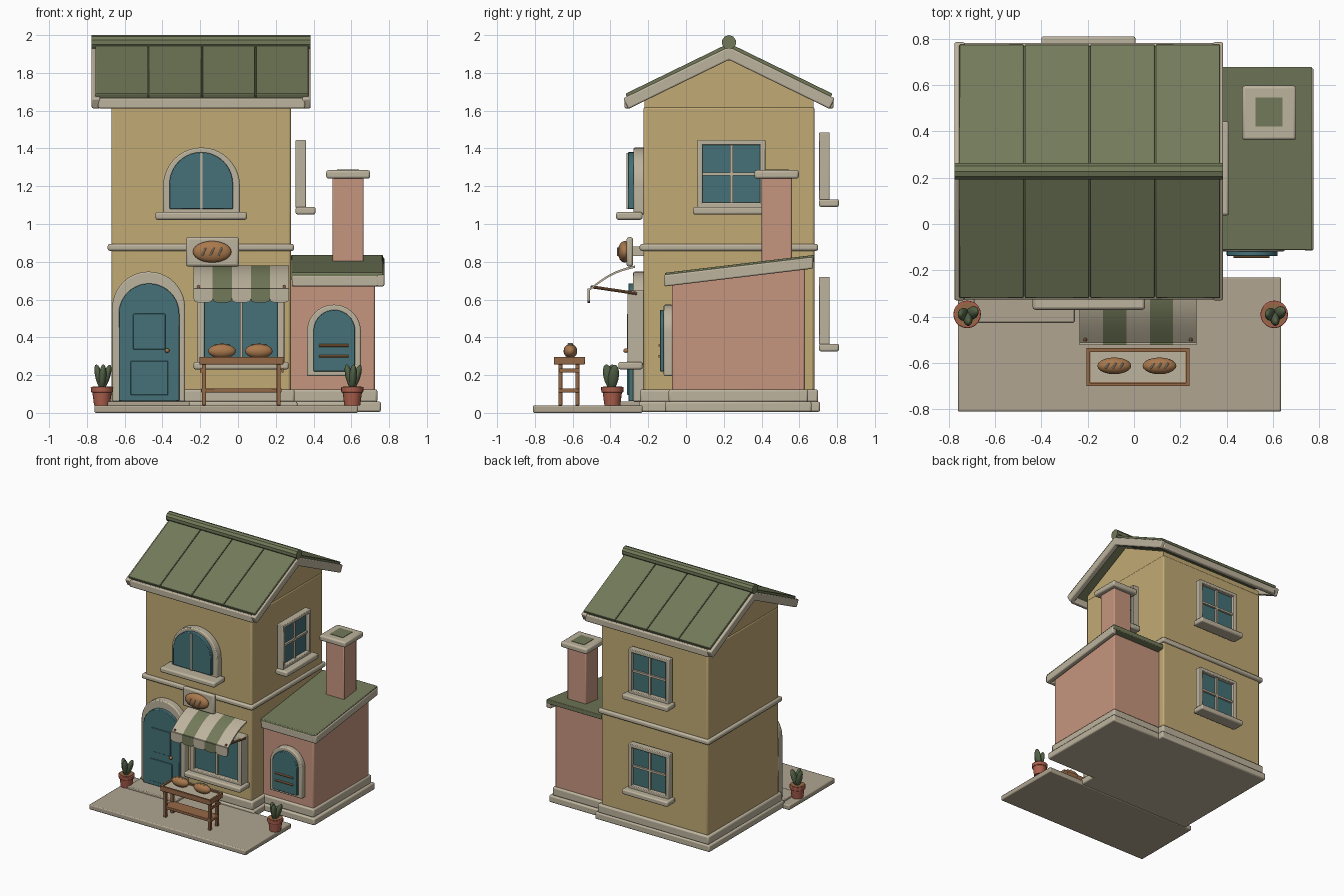
import bpy, bmesh
from math import radians, sin, cos, tan, pi
from mathutils import Matrix, Vector

if "Cube" in bpy.data.objects:
    bpy.data.objects.remove(bpy.data.objects["Cube"])


def material(name, rgb):
    m = bpy.data.materials.new(name)
    m.use_nodes = True
    col = [(c / 255) ** 2.2 for c in rgb] + [1]
    m.diffuse_color = col
    m.node_tree.nodes["Principled BSDF"].inputs["Base Color"].default_value = col
    return m


OCHRE = material("ochre plaster", (192, 168, 116))
CREAM = material("cream trim", (188, 178, 156))
STONE = material("paving stone", (174, 163, 143))
PINK = material("pink plaster", (197, 148, 126))
GREEN = material("roof green", (114, 121, 90))
LEAF = material("leaf green", (84, 98, 72))
TEAL = material("teal paint", (70, 112, 118))
WOOD = material("warm wood", (148, 104, 72))
CRUST = material("bread crust", (168, 120, 78))
CLAY = material("terracotta", (172, 96, 78))


def finish(name, bm, mat, bevel=0.0, matrix=None):
    bmesh.ops.recalc_face_normals(bm, faces=bm.faces)
    me = bpy.data.meshes.new(name)
    bm.to_mesh(me)
    bm.free()
    me.materials.append(mat)
    me.shade_smooth()
    me.set_sharp_from_angle(angle=radians(35))
    ob = bpy.data.objects.new(name, me)
    bpy.context.scene.collection.objects.link(ob)
    if matrix:
        ob.matrix_world = matrix
    if bevel:
        mod = ob.modifiers.new("soft edges", "BEVEL")
        mod.width, mod.segments, mod.limit_method = bevel, 2, "ANGLE"
    return ob


def prism(name, pts, axis, lo, hi, mat, bevel=0.0, matrix=None):
    """Extrude a flat outline: (x, z) along y, or (y, z) along x."""
    bm = bmesh.new()
    place = (lambda p: (p[0], lo, p[1])) if axis == "y" else (lambda p: (lo, *p))
    face = bm.faces.new([bm.verts.new(place(p)) for p in pts])
    out = bmesh.ops.extrude_face_region(bm, geom=[face])["geom"]
    shift = Vector((0, hi - lo, 0) if axis == "y" else (hi - lo, 0, 0))
    bmesh.ops.translate(bm, vec=shift, verts=[v for v in out if isinstance(v, bmesh.types.BMVert)])
    return finish(name, bm, mat, bevel, matrix)


def box(name, x, y, z, mat, bevel=0.0, matrix=None):
    pts = [(x[0], z[0]), (x[1], z[0]), (x[1], z[1]), (x[0], z[1])]
    return prism(name, pts, "y", *y, mat, bevel, matrix)


def arch(cx, r, z0, top, n=20):
    arc = [(cx + r * cos(pi * i / n), top - r + r * sin(pi * i / n)) for i in range(n + 1)]
    return [(cx - r, z0), (cx + r, z0)] + arc


def cone(name, r0, r1, z0, z1, loc, mat, bevel=0.0, rot=Matrix(), n=20):
    bm = bmesh.new()
    bmesh.ops.create_cone(bm, cap_ends=True, segments=n, radius1=r0, radius2=r1, depth=z1 - z0,
                          matrix=Matrix.Translation((0, 0, (z0 + z1) / 2)))
    return finish(name, bm, mat, bevel, Matrix.Translation(loc) @ rot)


def ball(name, loc, size, mat, rot=Matrix()):
    bm = bmesh.new()
    bmesh.ops.create_uvsphere(bm, u_segments=20, v_segments=12, radius=1)
    return finish(name, bm, mat, 0, Matrix.Translation(loc) @ rot @ Matrix.Diagonal((*size, 1)))


def rod(name, a, b, r, mat):
    a, b = Vector(a), Vector(b)
    d = b - a
    return cone(name, r, r, 0, d.length, a, mat, 0, d.to_track_quat("Z", "Y").to_matrix().to_4x4(), 10)


# Ground slabs and plinths
box("patio", (-.76, .635), (-.81, -.23), (0, .04), STONE, .008)
box("door_step", (-.69, -.257), (-.425, -.23), (.035, .06), STONE, .006)
box("house_foundation", (-.705, .315), (-.25, .71), (.005, .06), CREAM, .01)
box("annex_foundation", (.29, .757), (-.11, .665), (.005, .06), CREAM, .01)
box("house_plinth", (-.69, .3), (-.243, .7), (.055, .125), CREAM, .012)
box("annex_plinth", (.28, .738), (-.092, .647), (.055, .125), CREAM, .012)

# House body
box("house_walls", (-.67, .28), (-.225, .68), (.06, 1.62), OCHRE, .012)
prism("gable", [(-.22, 1.61), (.675, 1.61), (.675, 1.655), (.2275, 1.88), (-.22, 1.655)],
      "x", -.665, .275, OCHRE)
box("string_course", (-.69, .297), (-.245, .7), (.857, .895), CREAM, .012)

# Main roof
MID, PITCH = .2275, radians(26)


def chevron(top, half, thick):
    s, c, t = thick * sin(PITCH), thick * cos(PITCH), tan(PITCH)
    side = [(half, top - half * t), (half - s, top - half * t - c)]
    right = [(MID + u, z) for u, z in side]
    left = [(MID - u, z) for u, z in reversed(side)]
    return [(MID, top)] + right + [(MID, top - thick / cos(PITCH))] + left


prism("roof_underlay", chevron(1.945, .54, .03), "x", -.755, .37, GREEN)
for i in range(4):
    x = -.757 + i * .283
    prism("roof_panel", chevron(1.957, .548, .025), "x", x + .003, x + .28, GREEN, .004)
for x in (-.775, .34):
    prism("barge_board", chevron(1.938, .56, .062), "x", x, x + .045, CREAM, .008)
for s in (-1, 1):
    y = MID + s * .535
    box("eaves_fascia", (-.74, .355), (y - .018, y + .018), (1.612, 1.667), CREAM, .008)
rod("ridge_cap", (-.775, MID, 1.962), (.385, MID, 1.962), .038, GREEN)


# Annex with lean-to roof and chimney
def lean(y0, y1, low, high):
    def plane(y):
        return .735 + (y + .115) * .12
    return [(y0, plane(y0) + low), (y1, plane(y1) + low), (y1, plane(y1) + high), (y0, plane(y0) + high)]


wall = lean(-.075, .63, 0, -.03)
prism("annex_walls", [(-.075, .06), (.63, .06), wall[2], wall[3]], "x", .27, .725, PINK, .01)
prism("annex_roof", lean(-.112, .678, -.03, .006), "x", .28, .768, GREEN, .005)
prism("annex_barge_board", lean(-.115, .672, -.066, -.004), "x", .735, .775, CREAM, .008)
prism("annex_fascia", lean(-.113, -.085, -.066, -.008), "x", .285, .745, CREAM, .006)
box("chimney", (.5, .665), (.4, .56), (.7, 1.25), PINK, .008)
box("chimney_cap", (.467, .7), (.362, .597), (1.24, 1.285), CREAM, .012)
box("chimney_opening", (.525, .64), (.42, .545), (1.28, 1.288), GREEN)


# Square windows, built facing the front and turned onto each wall
def square_window(name, cx, out, z, turn):
    m = Matrix.Rotation(radians(turn), 4, "Z")
    w, h, e = .18, .36, .028
    y = (-out - .055, -out)
    for s in (-1, 1):
        box(name + "_jamb", sorted((cx + s * w, cx + s * (w - e))), y, (z, z + h), CREAM, .005, m)
    for a in (z, z + h - e):
        box(name + "_rail", (cx - w, cx + w), y, (a, a + e), CREAM, .005, m)
    box(name + "_glass", (cx - w + .01, cx + w - .01), (-out - .025, -out - .005), (z + .01, z + h - .01), TEAL, 0, m)
    box(name + "_mullion", (cx - .008, cx + .008), (-out - .04, -out - .01), (z, z + h - .01), CREAM, 0, m)
    box(name + "_crossbar", (cx - w + .01, cx + w - .01), (-out - .04, -out - .01),
        (z + h / 2 - .008, z + h / 2 + .008), CREAM, 0, m)
    box(name + "_sill", (cx - .203, cx + .203), (-out - .105, -out), (z - .035, z + .006), CREAM, .01, m)


square_window("side_window", .24, .305, 1.085, 90)
square_window("back_upper_window", .197, .705, 1.125, 180)
square_window("back_lower_window", .197, .705, .36, 180)

# Upper arched window
prism("arched_surround", arch(-.193, .203, 1.05, 1.405), "y", -.278, -.22, CREAM, .008)
prism("arched_glass", arch(-.195, .168, 1.08, 1.38), "y", -.308, -.26, TEAL, .004)
box("arched_mullion", (-.202, -.188), (-.314, -.3), (1.08, 1.375), CREAM)
box("arched_sill", (-.438, .048), (-.37, -.23), (1.022, 1.064), CREAM, .012)

# Front door
prism("door_surround", arch(-.473, .193, .06, .748), "y", -.28, -.22, CREAM, .008)
prism("door_leaf", arch(-.471, .16, .062, .685), "y", -.305, -.25, TEAL, .004)
for x, z in (((-.555, -.385), (.335, .525)), ((-.568, -.37), (.095, .275))):
    box("door_panel", x, (-.312, -.3), z, TEAL, .004)
ball("door_knob", (-.375, -.318, .33), (.012, .014, .012), CRUST)

# Shop window
for x in (-.215, .208):
    box("shop_jamb", (x, x + .037), (-.31, -.22), (.26, .645), CREAM, .006)
for z in (.255, .61):
    box("shop_rail", (-.215, .245), (-.31, -.22), (z, z + .037), CREAM, .006)
box("shop_glass", (-.19, .22), (-.285, -.22), (.27, .63), TEAL)
box("shop_mullion", (.01, .024), (-.298, -.28), (.27, .63), CREAM)
box("shop_sill", (-.235, .268), (-.358, -.23), (.23, .27), CREAM, .01)

# Striped awning: curved cloth, scalloped valance and arms
slope = [(-.515 + .245 * t, .655 + .125 * t + .022 * sin(pi * t)) for t in [i / 8 for i in range(9)]]
cloth = slope + [(y, z - .012) for y, z in reversed(slope)]
for i in range(5):
    x, mat = -.235 + i * .101, (CREAM, GREEN)[i % 2]
    prism("awning_stripe", cloth, "x", x, x + .101, mat)
    scallop = [(x + .0505 - .0505 * cos(pi * k / 8), .605 - .022 * sin(pi * k / 8) ** .5) for k in range(9)]
    prism("awning_valance", scallop + [(x + .101, .658), (x, .658)], "y", -.522, -.508, mat)
for x in (-.21, .245):
    rod("awning_arm", (x, -.505, .668), (x, -.26, .632), .008, WOOD)


# Loaves with pale score marks
def loaf(name, loc, size, upright):
    ball(name, loc, size, CRUST)
    for k in (-1, 0, 1):
        u, p = k * size[0] * .42, Vector(loc)
        tip = .87 if k else .98
        if upright:
            a, b = Vector((u - .01, -size[1] * tip, -.022)), Vector((u + .01, -size[1] * tip, .022))
        else:
            a, b = Vector((u - .008, -.012, size[2] * tip)), Vector((u + .008, .012, size[2] * tip))
        rod(name + "_score", p + a, p + b, .0045, CREAM)


# Hanging sign
box("sign_board", (-.275, .005), (-.315, -.28), (.775, .93), CREAM, .012)
box("sign_bracket", (-.16, -.11), (-.285, -.22), (.83, .88), CREAM)
loaf("sign_loaf", (-.137, -.325, .853), (.102, .036, .057), True)

# Annex arched window with bars
prism("annex_surround", arch(.508, .143, .195, .573), "y", -.118, -.07, CREAM, .008)
prism("annex_shutter", arch(.51, .11, .22, .545), "y", -.138, -.1, TEAL, .004)
for z in (.3, .357):
    rod("annex_bar", (.43, -.14, z), (.585, -.14, z), .007, CRUST)

# Bread table
box("table_top", (-.205, .24), (-.7, -.535), (.255, .285), WOOD, .006)
box("table_cloth", (-.188, .222), (-.682, -.553), (.28, .289), CREAM)
for y in (-.7, -.55):
    box("table_lip", (-.205, .24), (y, y + .015), (.28, .297), WOOD)
for x in (-.205, .225):
    box("table_lip", (x, x + .015), (-.7, -.535), (.28, .297), WOOD)
    box("table_rail", (x + .005, x + .015), (-.67, -.565), (.215, .235), WOOD)
for x in (-.18, .215):
    for y in (-.665, -.575):
        box("table_leg", (x - .011, x + .011), (y - .011, y + .011), (.04, .26), WOOD, .003)
box("table_shelf", (-.195, .23), (-.675, -.565), (.108, .13), WOOD, .004)
for x in (-.085, .11):
    loaf("table_loaf", (x, -.612, .327), (.073, .036, .038), False)

# Potted plants
for x in (-.72, .605):
    cone("pot", .042, .052, .04, .115, (x, -.39, 0), CLAY)
    cone("pot_rim", .058, .06, .108, .138, (x, -.39, 0), CLAY, .005)
    cone("pot_soil", .05, .05, .13, .1405, (x, -.39, 0), WOOD)
    for dx, dy, ax, ay in ((-.015, 0, 0, -14), (.022, .006, -8, 18), (.003, -.018, 14, 4)):
        tilt = Matrix.Rotation(radians(ay), 4, "Y") @ Matrix.Rotation(radians(ax), 4, "X")
        ball("leaf", (x + dx, -.39 + dy, .19), (.02, .028, .068), LEAF, tilt)
